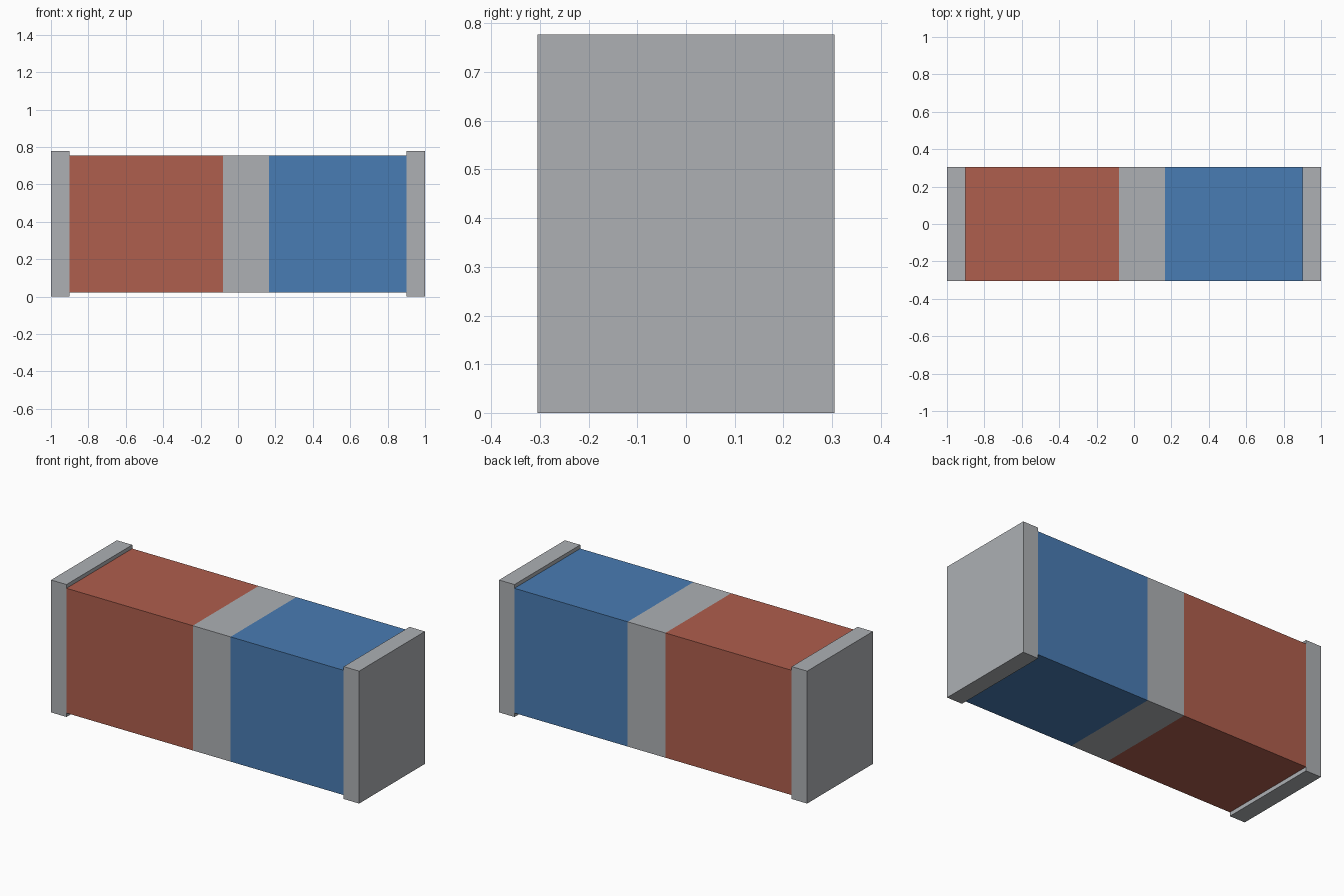
import bpy
import bmesh
from mathutils import Matrix, Vector

if "Cube" in bpy.data.objects:
    bpy.data.objects.remove(bpy.data.objects["Cube"])


def material(name, rgb):
    def linear(c):
        c /= 255
        return c / 12.92 if c <= 0.04045 else ((c + 0.055) / 1.055) ** 2.4
    mat = bpy.data.materials.new(name)
    mat.diffuse_color = (*[linear(c) for c in rgb], 1)
    mat.use_nodes = True
    mat.node_tree.nodes["Principled BSDF"].inputs["Base Color"].default_value = mat.diffuse_color
    return mat


def box(name, x, y, z, mat):
    """Flat-sided box spanning the given (min, max) ranges."""
    size = Vector((x[1] - x[0], y[1] - y[0], z[1] - z[0]))
    centre = Vector((sum(x), sum(y), sum(z))) / 2
    bm = bmesh.new()
    bmesh.ops.create_cube(bm, size=1, matrix=Matrix.Translation(centre) @ Matrix.Diagonal((*size, 1)))
    mesh = bpy.data.meshes.new(name)
    bm.to_mesh(mesh)
    bm.free()
    mesh.materials.append(mat)
    obj = bpy.data.objects.new(name, mesh)
    bpy.context.collection.objects.link(obj)
    return obj


red = material("brick red", (175, 94, 77))
blue = material("steel blue", (73, 124, 179))
grey = material("light grey", (173, 176, 180))

DEPTH = (-0.305, 0.305)
BODY_Z = (0.023, 0.755)

# Three body sections in a row
box("red_section", (-0.90, -0.08), DEPTH, BODY_Z, red)
box("middle_band", (-0.08, 0.165), DEPTH, BODY_Z, grey)
box("blue_section", (0.165, 0.90), DEPTH, BODY_Z, blue)

# Slightly taller plates closing both ends
for name, x in (("left_end_plate", (-1.0, -0.90)), ("right_end_plate", (0.90, 1.0))):
    box(name, x, DEPTH, (0, 0.777), grey)
